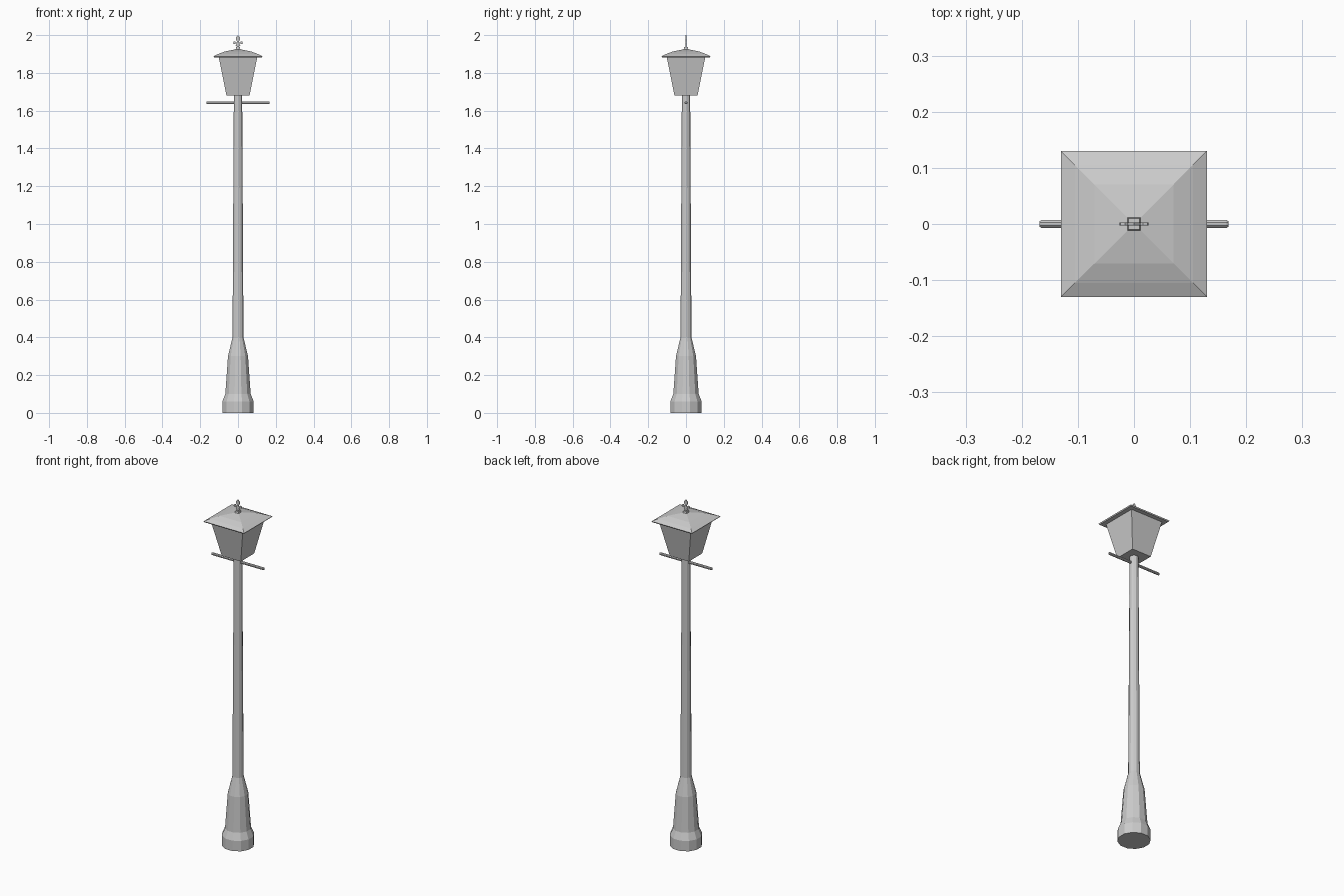
import bpy, bmesh, math

if "Cube" in bpy.data.objects:
    bpy.data.objects.remove(bpy.data.objects["Cube"])


def make_object(name, bm):
    bmesh.ops.recalc_face_normals(bm, faces=bm.faces)
    mesh = bpy.data.meshes.new(name)
    bm.to_mesh(mesh)
    bm.free()
    obj = bpy.data.objects.new(name, mesh)
    bpy.context.collection.objects.link(obj)
    return obj


def lathe(name, profile, sides):
    """Stack of polygon rings, profile gives (flat-to-flat half width, z)."""
    bm = bmesh.new()
    rings = []
    for half, z in profile:
        r = half / math.cos(math.pi / sides)
        rings.append([bm.verts.new((r * math.cos(2 * math.pi * (i + 0.5) / sides),
                                    r * math.sin(2 * math.pi * (i + 0.5) / sides), z))
                      for i in range(sides)])
    for a, b in zip(rings, rings[1:]):
        for i in range(sides):
            j = (i + 1) % sides
            bm.faces.new((a[i], a[j], b[j], b[i]))
    bm.faces.new(rings[0])
    bm.faces.new(rings[-1])
    return make_object(name, bm)


# Post with flared foot
lathe("post", [(0.083, 0), (0.083, 0.06), (0.067, 0.1), (0.053, 0.3),
               (0.029, 0.4), (0.022, 1.685)], 12)

# Tapered square lantern body
lathe("lantern_body", [(0.061, 1.68), (0.103, 1.888)], 4)

# Flared square roof with a small block under the finial
lathe("roof", [(0.126, 1.882), (0.13, 1.888), (0.105, 1.9), (0.07, 1.913),
               (0.012, 1.925), (0.01, 1.936)], 4)

# Ladder rest bar with chamfered ends
bar = lathe("ladder_bar", [(0.005, -0.168), (0.007, -0.165),
                           (0.007, 0.165), (0.005, 0.168)], 8)
bar.rotation_euler = (0, math.pi / 2, 0)
bar.location.z = 1.642

# Flat fleur finial, half outline mirrored across the centre
half = [(0.006, 1.932), (0.004, 1.942), (0.010, 1.940), (0.013, 1.946),
        (0.007, 1.951), (0.013, 1.957), (0.018, 1.953), (0.026, 1.955),
        (0.024, 1.965), (0.016, 1.967), (0.007, 1.960), (0.005, 1.967),
        (0.012, 1.980), (0.009, 1.990)]
outline = half + [(0, 2.0)] + [(-x, z) for x, z in reversed(half)]
bm = bmesh.new()
face = bm.faces.new([bm.verts.new((x, -0.0025, z)) for x, z in outline])
extruded = bmesh.ops.extrude_face_region(bm, geom=[face])
bmesh.ops.translate(bm, vec=(0, 0.005, 0),
                    verts=[v for v in extruded["geom"] if isinstance(v, bmesh.types.BMVert)])
make_object("finial", bm)
